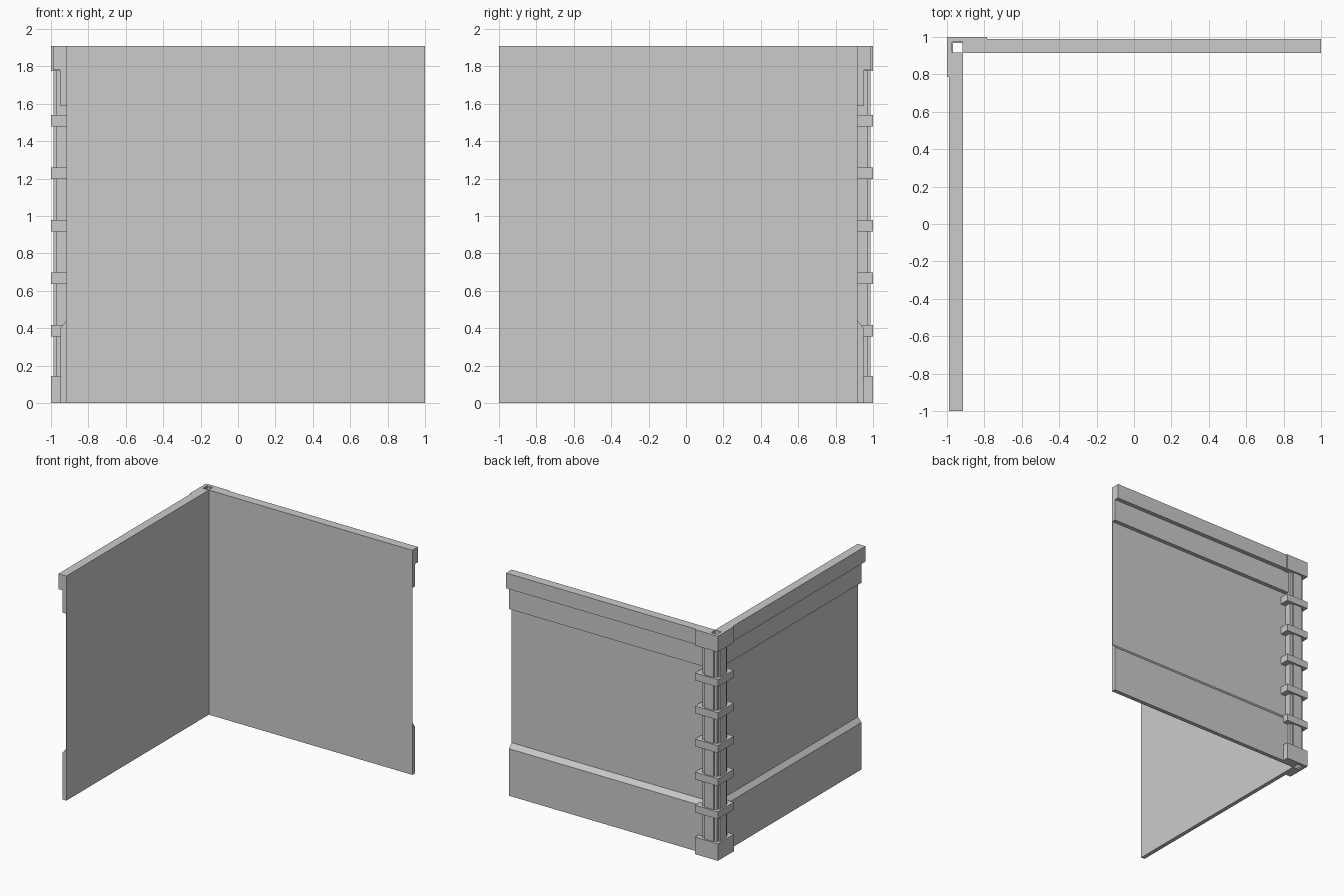
import bpy
import bmesh
from mathutils import Vector

cube = bpy.data.objects.get("Cube")
if cube:
    bpy.data.objects.remove(cube, do_unlink=True)

grey = bpy.data.materials.new("plain_grey")
grey.use_nodes = True
colour = (0.6, 0.6, 0.6, 1)
grey.diffuse_color = colour
grey.node_tree.nodes["Principled BSDF"].inputs["Base Color"].default_value = colour

INNER = 0.915   # inner wall plane
HEIGHT = 1.91


def extrude(name, points, offset):
    """Solid made by sweeping a closed polygon along an offset."""
    bm = bmesh.new()
    face = bm.faces.new([bm.verts.new(p) for p in points])
    swept = bmesh.ops.extrude_face_region(bm, geom=[face], use_keep_orig=True)
    moved = [v for v in swept["geom"] if isinstance(v, bmesh.types.BMVert)]
    bmesh.ops.translate(bm, verts=moved, vec=Vector(offset))
    bmesh.ops.recalc_face_normals(bm, faces=bm.faces)
    mesh = bpy.data.meshes.new(name)
    bm.to_mesh(mesh)
    bm.free()
    mesh.materials.append(grey)
    obj = bpy.data.objects.new(name, mesh)
    bpy.context.collection.objects.link(obj)
    return obj


# Wall section: depth outward from the inner plane, height
SKIN = 0.003
wall_profile = [
    (0, 0), (0.035, 0), (0.035, 0.4), (SKIN, 0.44),
    (SKIN, 1.59), (0.038, 1.59), (0.038, 1.78),
    (0.075, 1.78), (0.075, HEIGHT), (0, HEIGHT),
]
extrude("back_wall", [(-INNER, INNER + d, z) for d, z in wall_profile],
        (1 + INNER, 0, 0))
extrude("side_wall", [(-INNER - d, INNER, z) for d, z in wall_profile],
        (0, -1 - INNER, 0))


def corner_piece(name, outer, reach, hole, bottom, top):
    """Hollow L-shaped block wrapped around the outside corner."""
    inner = INNER + 0.002
    half = [(outer, reach), (inner, reach), (inner, inner), (hole, inner)]
    plan = [(outer, outer)] + half + [(hole, hole)]
    plan += [(b, a) for a, b in reversed(half)]
    return extrude(name, [(-a, b, bottom) for a, b in plan],
                   (0, 0, top - bottom))


# Corner post with its base, cap and evenly spaced collars
corner_piece("post_shaft", 0.972, 0.835, 0.968, 0.01, HEIGHT - 0.01)
corner_piece("post_base", 1, 0.785, 0.973, 0, 0.145)
corner_piece("post_cap", 1, 0.785, 0.973, 1.775, HEIGHT)
for i in range(5):
    z = 0.355 + i * 0.281
    corner_piece(f"post_collar_{i + 1}", 1, 0.785, 0.973, z, z + 0.062)

# Raised strip on each outer face of the post
strip = [(0.968, 0.865), (0.986, 0.865), (0.986, 0.95), (0.968, 0.95)]
for name, flip in (("side_strip", False), ("back_strip", True)):
    plan = [(b, a) if flip else (a, b) for a, b in strip]
    extrude(name, [(-a, b, 0.1) for a, b in plan], (0, 0, HEIGHT - 0.2))
